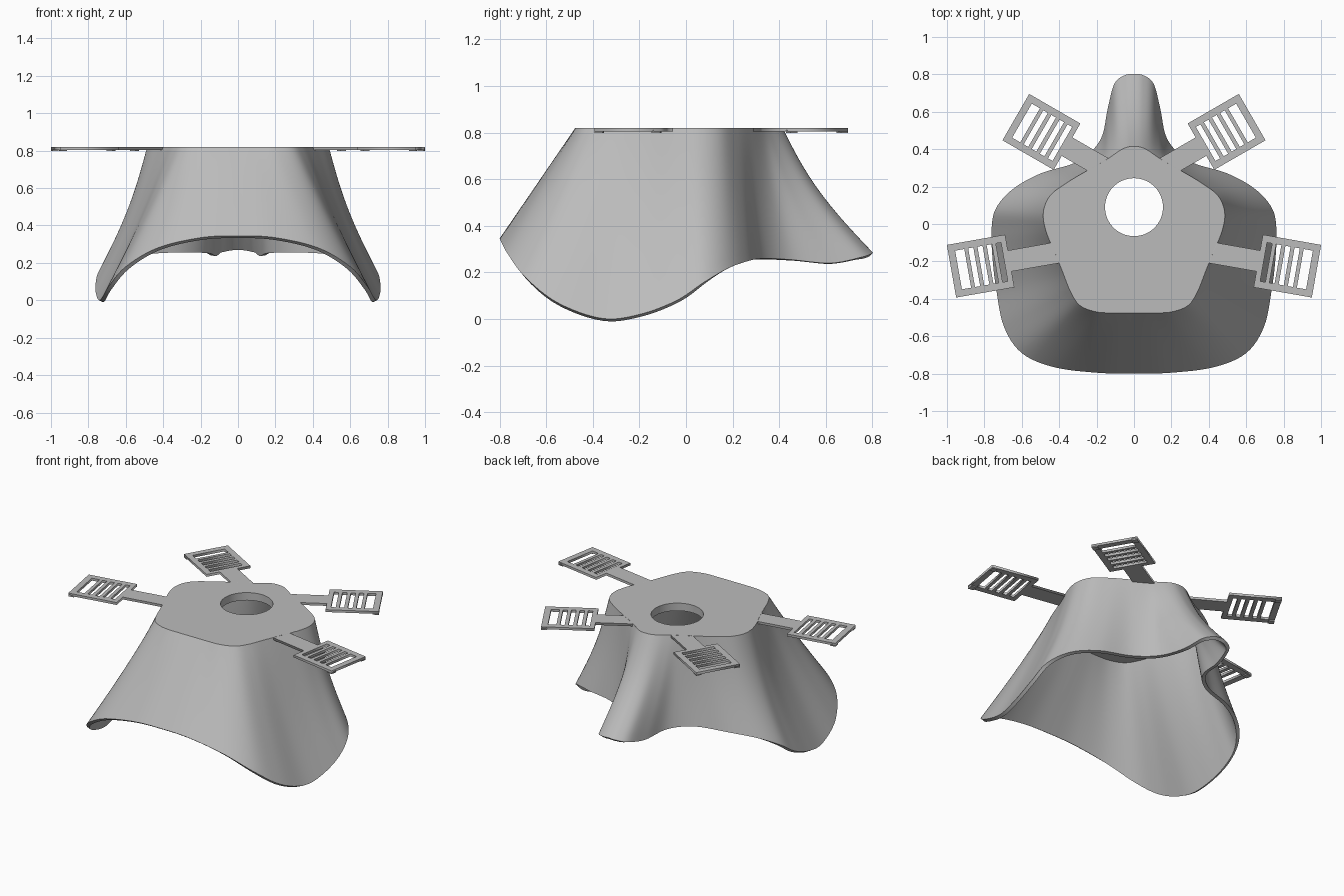
import bpy, bmesh, math
from mathutils import Vector, Matrix

cube = bpy.data.objects.get("Cube")
if cube:
    bpy.data.objects.remove(cube)

grey = bpy.data.materials.new("plain grey")
grey.use_nodes = True
COLOUR = (0.5, 0.5, 0.5, 1)
grey.diffuse_color = COLOUR
grey.node_tree.nodes["Principled BSDF"].inputs["Base Color"].default_value = COLOUR

TOP = 0.82
HOLE_Y, HOLE_R = 0.09, 0.155

# Matching stations from chin to nose: (top x, top y), (rim x, rim y, rim z)
STATIONS = [
    ((0, -.475), (0, -.8, .345)),
    ((.1, -.475), (.2, -.795, .335)),
    ((.2, -.47), (.43, -.765, .28)),
    ((.29, -.435), (.6, -.69, .18)),
    ((.34, -.36), (.695, -.55, .07)),
    ((.38, -.26), (.735, -.36, .003)),
    ((.42, -.16), (.755, -.2, .02)),
    ((.47, -.04), (.762, -.04, .08)),
    ((.485, .06), (.74, .08, .16)),
    ((.45, .15), (.65, .185, .22)),
    ((.36, .22), (.5, .27, .25)),
    ((.26, .28), (.3, .335, .26)),
    ((.18, .325), (.18, .45, .255)),
    ((.13, .355), (.14, .62, .24)),
    ((.08, .39), (.105, .75, .265)),
    ((.04, .41), (.05, .795, .28)),
    ((0, .415), (0, .802, .285)),
]


def smooth_path(points, steps=6):
    """Closed Catmull-Rom path through the points."""
    out, n = [], len(points)
    for i in range(n):
        a, b, c, d = (points[(i + k) % n] for k in (-1, 0, 1, 2))
        for s in range(steps):
            t = s / steps
            out.append(b + (c - a) * (t / 2) + (a * 2 - b * 5 + c * 4 - d) * (t * t / 2)
                       + (b * 3 - a - c * 3 + d) * (t ** 3 / 2))
    return out


def mirrored(points):
    flip = [Vector((-p.x, p.y, p.z)) for p in points[-2:0:-1]]
    return points + flip


def mesh_object(name, bm):
    mesh = bpy.data.meshes.new(name)
    bm.to_mesh(mesh)
    bm.free()
    obj = bpy.data.objects.new(name, mesh)
    bpy.context.collection.objects.link(obj)
    mesh.materials.append(grey)
    return obj


def select(obj):
    bpy.ops.object.select_all(action="DESELECT")
    obj.select_set(True)
    bpy.context.view_layer.objects.active = obj


def flat_plate(name, loops, z_low, z_high):
    """Flat plate whose inner loops become openings."""
    curve = bpy.data.curves.new(name, "CURVE")
    curve.dimensions = "2D"
    curve.fill_mode = "BOTH"
    curve.extrude = (z_high - z_low) / 2
    for loop in loops:
        spline = curve.splines.new("POLY")
        spline.points.add(len(loop) - 1)
        for point, co in zip(spline.points, loop):
            point.co = (co[0], co[1], 0, 1)
        spline.use_cyclic_u = True
    curve.materials.append(grey)
    obj = bpy.data.objects.new(name, curve)
    bpy.context.collection.objects.link(obj)
    obj.location.z = (z_low + z_high) / 2
    select(obj)
    bpy.ops.object.convert(target="MESH")
    return bpy.context.view_layer.objects.active


def rectangle(u0, u1, half):
    return [(u0, -half), (u1, -half), (u1, half), (u0, half)]


# Flared shell lofted from the top outline down to the wavy rim
top_path = smooth_path(mirrored([Vector((*a, TOP)) for a, b in STATIONS]))
rim_path = smooth_path(mirrored([Vector(b) for a, b in STATIONS]))
ROWS = 16
bm = bmesh.new()
rings = []
for r in range(ROWS + 1):
    t = r / ROWS
    ring = []
    for a, b in zip(top_path, rim_path):
        hollow = 0.1 * min(max(b.y + 0.8, 0), 0.8) / 0.8
        h = t - hollow * math.sin(math.pi * t)
        p = a.lerp(b, h)
        p.z = a.z + (b.z - a.z) * t
        ring.append(bm.verts.new(p))
    rings.append(ring)
count = len(top_path)
for upper, lower in zip(rings, rings[1:]):
    for i in range(count):
        j = (i + 1) % count
        bm.faces.new((upper[i], lower[i], lower[j], upper[j]))
shell = mesh_object("mask_shell", bm)
solid = shell.modifiers.new("thickness", "SOLIDIFY")
solid.thickness = 0.022
solid.offset = -1
select(shell)
bpy.ops.object.modifier_apply(modifier="thickness")
bpy.ops.object.shade_smooth_by_angle(angle=math.radians(40))

# Top plate with the round opening
circle = [(HOLE_R * math.cos(k * math.tau / 64), HOLE_Y + HOLE_R * math.sin(k * math.tau / 64))
          for k in range(64)]
outline = [(p.x * 0.998, p.y * 0.998) for p in top_path]
flat_plate("top_plate", [outline, circle], TOP - 0.05, TOP)

# Strap arms: stem and slotted buckle, drawn along +x around the buckle centre
LENGTH, HALF, STEM = 0.158, 0.143, 0.057


def strap_arm(name, centre, angle, stem_length):
    root = -LENGTH - stem_length
    outer = [(root, -STEM), (-LENGTH, -STEM), (-LENGTH, -HALF), (LENGTH, -HALF),
             (LENGTH, HALF), (-LENGTH, HALF), (-LENGTH, STEM), (root, STEM)]
    slots = [rectangle(u - 0.014, u + 0.014, 0.105) for u in (-.115, -.065, -.015, .035)]
    slots.append(rectangle(.07, .12, 0.105))
    place = Matrix.Translation((*centre, 0)) @ Matrix.Rotation(angle, 4, "Z")
    arm = flat_plate(name, [[place @ Vector((u, v, 0)) for u, v in loop]
                            for loop in [outer] + slots], TOP - 0.016, TOP - 0.0005)
    # Small feet below the outer corners
    bm = bmesh.new()
    for side in (-1, 1):
        spot = Matrix.Translation((LENGTH - 0.018, side * (HALF - 0.018), TOP - 0.015))
        bmesh.ops.create_cube(bm, size=1, matrix=place @ spot @ Matrix.Diagonal((.036, .036, .014, 1)))
    mesh_object(name + "_feet", bm)
    return arm


for side, label in ((1, "left"), (-1, "right")):
    for part, x, y, degrees, stem in (("front", .82, -.225, -10, .3), ("back", .495, .4925, 30, .22)):
        angle = math.radians(degrees)
        if side < 0:
            angle = math.pi - angle
        strap_arm(f"{part}_{label}_strap_arm", (side * x, y), angle, stem)
